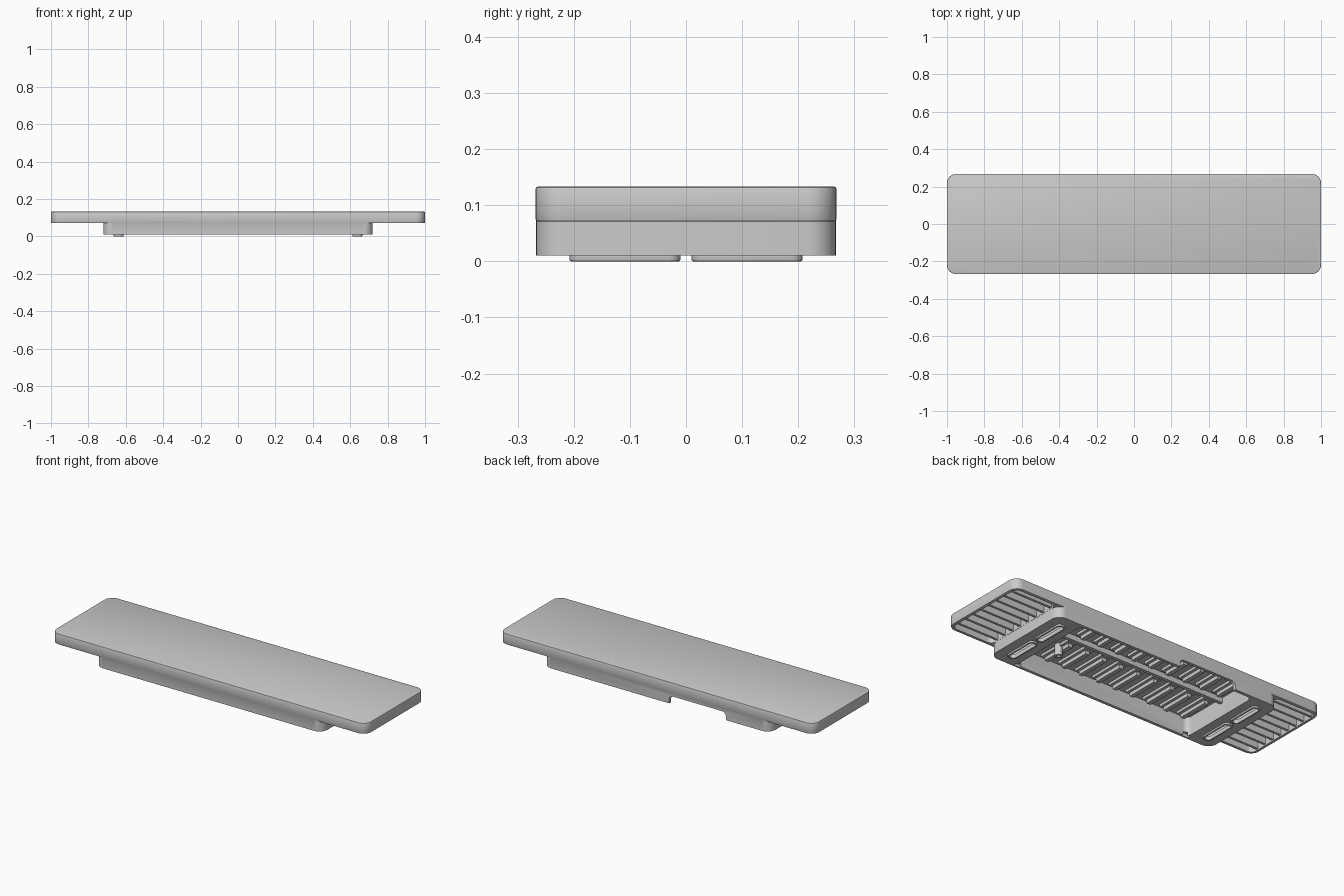
import bpy, bmesh
from mathutils import Vector

if "Cube" in bpy.data.objects:
    bpy.data.objects.remove(bpy.data.objects["Cube"], do_unlink=True)

grey = bpy.data.materials.new("plain grey")
grey.use_nodes = True
COLOUR = (0.6, 0.6, 0.6, 1)
grey.diffuse_color = COLOUR
grey.node_tree.nodes["Principled BSDF"].inputs["Base Color"].default_value = COLOUR


def block(bm, lo, hi, radius=0, axis=2, soft=0):
    """Add a box from lo to hi, rounding the edges along axis, then all rim edges."""
    part = bmesh.new()
    bmesh.ops.create_cube(part, size=1)
    lo, hi = Vector(lo), Vector(hi)
    for v in part.verts:
        v.co = [(a + b) / 2 + c * (b - a) for a, b, c in zip(lo, hi, v.co)]
    if radius:
        edges = [e for e in part.edges
                 if abs((e.verts[0].co - e.verts[1].co).normalized()[axis]) > 0.9]
        bmesh.ops.bevel(part, geom=edges, offset=radius, segments=8,
                        profile=0.5, affect='EDGES')
    if soft:
        part.normal_update()
        edges = [e for e in part.edges if e.calc_face_angle(0) > 1]
        bmesh.ops.bevel(part, geom=edges, offset=soft, segments=2,
                        profile=0.5, affect='EDGES')
    mesh = bpy.data.meshes.new("part")
    part.to_mesh(mesh)
    part.free()
    bm.from_mesh(mesh)
    bpy.data.meshes.remove(mesh)


def finish(name, bm):
    mesh = bpy.data.meshes.new(name)
    bm.to_mesh(mesh)
    bm.free()
    mesh.materials.append(grey)
    obj = bpy.data.objects.new(name, mesh)
    bpy.context.collection.objects.link(obj)
    return obj


def solid(name, *args, **kw):
    bm = bmesh.new()
    block(bm, *args, **kw)
    return finish(name, bm)


def combine(target, tool, operation='DIFFERENCE'):
    """Bake a boolean into target and drop the tool."""
    tool.hide_render = True
    mod = target.modifiers.new("cut", 'BOOLEAN')
    mod.operation, mod.object, mod.solver = operation, tool, 'EXACT'
    deps = bpy.context.evaluated_depsgraph_get()
    mesh = bpy.data.meshes.new_from_object(target.evaluated_get(deps))
    target.modifiers.clear()
    target.data = mesh
    bpy.data.objects.remove(tool, do_unlink=True)


def smooth(obj):
    bpy.ops.object.select_all(action='DESELECT')
    obj.select_set(True)
    bpy.context.view_layer.objects.active = obj
    bpy.ops.object.shade_smooth_by_angle(angle=0.6)


def spread(a, b, n):
    return [a + (b - a) * i / (n - 1) for i in range(n)]


def side(s, x0, x1):
    return sorted((s * x0, s * x1))


FLOOR = 0.115

# Long top slab on a shorter base
body = solid("tray_body", (-1, -0.268, 0.071), (1, 0.268, 0.133), radius=0.05, soft=0.004)
base = solid("base", (-0.72, -0.267, 0.01), (0.72, 0.267, 0.1), radius=0.05)
combine(body, base, 'UNION')

# Main hollow, open below, and the cable notch in the back wall
combine(body, solid("hollow", (-0.56, -0.25, -0.1), (0.56, 0.25, FLOOR), radius=0.03))
combine(body, solid("notch", (-0.44, 0.2, -0.1), (-0.08, 0.35, 0.055), radius=0.025, axis=1))

for s in (-1, 1):
    # Wing hollow
    a, b = side(s, 0.721, 0.983)
    combine(body, solid("wing_hollow", (a, -0.25, 0), (b, 0.25, FLOOR), radius=0.03))
    # Closed end chamber, reached through slots
    a, b = side(s, 0.575, 0.705)
    combine(body, solid("chamber", (a, -0.235, 0.022), (b, 0.235, FLOOR - 0.002), radius=0.03))
    # Small clip recess in the front wall
    a, b = side(s, 0.53, 0.57)
    combine(body, solid("recess", (a, -0.259, 0), (b, -0.24, 0.03)))

    # Two slotted feet
    for t, word in ((-1, "front"), (1, "back")):
        x0, x1 = side(s, 0.612, 0.665)
        y0, y1 = side(t, 0.01, 0.208)
        foot = solid(f"{word}_foot_{'left' if s > 0 else 'right'}",
                     (x0, y0, 0), (x1, y1, 0.02), radius=0.02, soft=0.003)
        for target in (foot, body):
            combine(target, solid("slot", (x0 + 0.009, y0 + 0.009, -0.05),
                                  (x1 - 0.009, y1 - 0.009, 0.05), radius=0.014))
        smooth(foot)

    # Lengthwise ribs under the wing
    bm = bmesh.new()
    a, b = side(s, 0.715, 0.988)
    for y in spread(-0.21, 0.21, 8):
        block(bm, (a, y - 0.007, 0.078), (b, y + 0.007, 0.12))
    finish(f"wing_ribs_{'left' if s > 0 else 'right'}", bm)

smooth(body)

# Two rows of stepped cross ribs
bm = bmesh.new()
for y0, y1 in ((-0.23, -0.02), (0.05, 0.215)):
    for x in spread(-0.5, 0.5, 10):
        block(bm, (x - 0.028, y0, 0.1), (x + 0.028, y1, 0.12))
        block(bm, (x - 0.012, y0 + 0.012, 0.08), (x + 0.012, y1 - 0.012, 0.11))
finish("cross_ribs", bm)

# Rail between the rows
solid("centre_rail", (-0.565, 0.005, 0.085), (0.565, 0.025, 0.12))

# Screw boss
boss = solid("screw_boss", (0.39, -0.12, 0.05), (0.43, -0.08, 0.12), radius=0.0199)
combine(boss, solid("bore", (0.4, -0.11, 0), (0.42, -0.09, 0.1), radius=0.0099))
smooth(boss)
